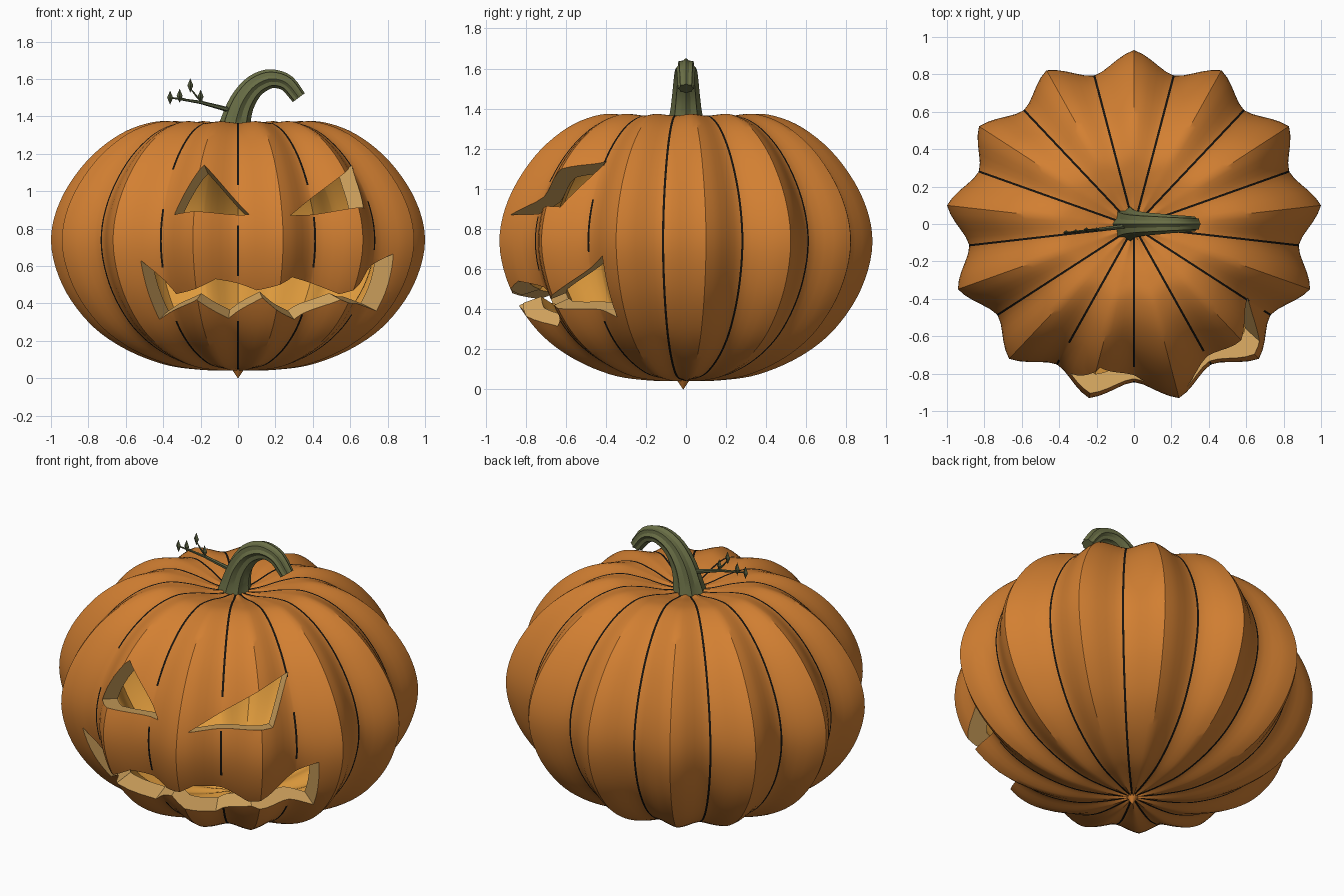
import bpy, bmesh, math
from mathutils import Vector
from mathutils.bvhtree import BVHTree

if "Cube" in bpy.data.objects:
    bpy.data.objects.remove(bpy.data.objects["Cube"])


def material(name, rgb):
    m = bpy.data.materials.new(name)
    m.use_nodes = True
    m.diffuse_color = (*rgb, 1)
    bsdf = next(n for n in m.node_tree.nodes if n.type == 'BSDF_PRINCIPLED')
    bsdf.inputs["Base Color"].default_value = (*rgb, 1)
    return m


SKIN = material("orange_skin", (0.65, 0.215, 0.032))
SEAM = material("black_seam", (0.008, 0.006, 0.004))
INSIDE = material("yellow_inside", (0.72, 0.32, 0.045))
FLESH = material("tan_flesh", (0.66, 0.38, 0.115))
STEM = material("stem_green", (0.14, 0.155, 0.06))
TWIG = material("twig_green", (0.085, 0.1, 0.045))


def make_object(name, bm, mats, angle=30):
    me = bpy.data.meshes.new(name)
    bm.to_mesh(me)
    bm.free()
    ob = bpy.data.objects.new(name, me)
    bpy.context.collection.objects.link(ob)
    for m in mats:
        me.materials.append(m)
    if angle:
        smooth(ob, angle)
    return ob


def smooth(ob, angle):
    bpy.ops.object.select_all(action='DESELECT')
    ob.select_set(True)
    bpy.context.view_layer.objects.active = ob
    bpy.ops.object.shade_smooth_by_angle(angle=math.radians(angle))


def spline(pts, steps):
    """Catmull-Rom interpolation through points of any dimension."""
    pts = [Vector(p) for p in pts]
    ext = [2 * pts[0] - pts[1]] + pts + [2 * pts[-1] - pts[-2]]
    out = []
    for a, b, c, d in zip(ext, ext[1:], ext[2:], ext[3:]):
        for i in range(steps):
            t = i / steps
            out.append(0.5 * (2 * b + (c - a) * t + (2 * a - 5 * b + 4 * c - d) * t * t
                              + (3 * b - a - 3 * c + d) * t ** 3))
    return out + [pts[-1]]


# Pumpkin body: ribbed shell with a narrow seam strip in every valley
LOBES, COLS = 13, 10
LOBE = math.tau / LOBES
CENTRE = Vector((0, -0.014, 0.72))
PROFILE = [(0, .04), (.2, .045), (.4, .075), (.62, .165), (.8, .3), (.94, .5), (1, .73),
           (.95, .95), (.81, 1.16), (.63, 1.305), (.45, 1.37), (.3, 1.365), (.15, 1.335), (0, 1.32)]
# Heights where the seams around the face are interrupted, per valley
GAPS = {12: [(.9, 1.1), (.31, .6)], 0: [(.83, 1.02), (.3, .53)],
        1: [(.88, 1.02), (.33, .57)], 2: [(.93, 1.13), (.33, .68)]}


def body_point(r, z, lobe, frac, scale):
    half = min(0.0065 / r, LOBE * 0.2)
    off = half + (LOBE - 2 * half) * frac
    ang = -math.pi / 2 + lobe * LOBE + off
    f = min(1, abs(off / LOBE - 0.5) * 2)
    ridge = 0.5 * (1 - f) ** 1.5 + 0.25 * (1 + math.cos(math.pi * f))
    rr = r * (0.882 + 0.118 * ridge)
    dz = (z - CENTRE.z) * (1 - 0.015 * (1 - ridge))
    return CENTRE + scale * Vector((1.007 * rr * math.cos(ang), 0.944 * rr * math.sin(ang), dz))


def add_shell(bm, scale, inner):
    rows = []
    curve = spline(PROFILE, 5)
    for r, z in curve[1:-1]:
        rows.append([bm.verts.new(body_point(r, z, k, j / COLS, scale))
                     for k in range(LOBES) for j in range(COLS + 1)])
    poles = [bm.verts.new((0, CENTRE.y, CENTRE.z + scale * (c[1] - CENTRE.z)))
             for c in (curve[0], curve[-1])]
    n = len(rows[0])
    for i in range(n):
        j = (i + 1) % n
        quads = [[a[i], a[j], b[j], b[i]] for a, b in zip(rows, rows[1:])]
        quads += [[poles[0], rows[0][j], rows[0][i]], [poles[1], rows[-1][i], rows[-1][j]]]
        for q in quads:
            face = bm.faces.new(q[::-1] if inner else q)
            if inner:
                face.material_index = 2
            elif i % (COLS + 1) == COLS:
                z = face.calc_center_median().z
                gaps = GAPS.get((i // (COLS + 1) + 1) % LOBES, [])
                face.material_index = 0 if any(lo < z < hi for lo, hi in gaps) else 1


bm = bmesh.new()
add_shell(bm, 1.0, False)
tree = BVHTree.FromBMesh(bm)
add_shell(bm, 0.885, True)
body_mats = [SKIN, SEAM, INSIDE, FLESH]
body = make_object("pumpkin_body", bm, body_mats, None)

# Carved face: outlines pushed through the wall towards the middle
OUTLINES = [
    [(-.34, .875), (.06, .875), (-.18, 1.14)],
    [(.28, .87), (.67, .91), (.61, 1.14)],
    [(-.52, .63), (-.33, .45), (-.12, .53), (.1, .47), (.29, .54), (.54, .45), (.83, .665),
     (.74, .36), (.55, .42), (.3, .315), (.13, .43), (-.05, .32), (-.22, .42), (-.42, .315)],
]
bm = bmesh.new()
for outline in OUTLINES:
    hits = [tree.ray_cast(Vector((x, -3, z)), Vector((0, 1, 0)))[0] for x, z in outline]
    near, far = [[bm.verts.new(CENTRE + k * (p - CENTRE)) for p in hits] for k in (1.35, 0.72)]
    bm.faces.new(near)
    bm.faces.new(far[::-1])
    for i in range(len(hits)):
        j = (i + 1) % len(hits)
        bm.faces.new([near[j], near[i], far[i], far[j]])
for f in bm.faces:
    f.material_index = 3
bmesh.ops.triangulate(bm, faces=[f for f in bm.faces if len(f.verts) > 4])
bmesh.ops.recalc_face_normals(bm, faces=bm.faces)
cutter = make_object("face_cutter", bm, body_mats, None)
cutter.hide_render = True
cut = body.modifiers.new("carve", 'BOOLEAN')
cut.operation, cut.solver, cut.object = 'DIFFERENCE', 'EXACT', cutter
bpy.context.view_layer.objects.active = body
bpy.ops.object.modifier_apply(modifier=cut.name)
bpy.data.objects.remove(cutter)
smooth(body, 32)


def sweep(bm, path, sides, groove=1.0):
    """Tapered tube along (x, y, z, radius) points, with optional grooves."""
    rings = []
    for i, p in enumerate(path):
        tangent = (path[min(i + 1, len(path) - 1)] - path[max(i - 1, 0)]).to_3d().normalized()
        side = Vector((0, 1, 0))
        up = side.cross(tangent).normalized()
        ring = []
        for s in range(sides):
            a = math.tau * s / sides
            r = p[3] * (groove if s % 2 else 1)
            ring.append(bm.verts.new(p.to_3d() + r * (math.cos(a) * up + math.sin(a) * side)))
        rings.append(ring)
    for a, b in zip(rings, rings[1:]):
        for s in range(sides):
            t = (s + 1) % sides
            bm.faces.new([a[s], a[t], b[t], b[s]])
    bm.faces.new(rings[0])
    bm.faces.new(rings[-1])
    bmesh.ops.recalc_face_normals(bm, faces=bm.faces)


# Curled, grooved stem
bm = bmesh.new()
sweep(bm, spline([(-.025, 0, 1.29, .1), (-.01, 0, 1.38, .08), (.02, 0, 1.47, .069),
                  (.075, 0, 1.55, .061), (.14, 0, 1.592, .055), (.2, 0, 1.6, .049),
                  (.265, 0, 1.575, .045), (.325, 0, 1.5, .04)], 3), 16, 0.82)
make_object("stem", bm, [STEM])

# Side twig with its short branches
bm = bmesh.new()
for path in ([(-.03, -.01, 1.43, .014), (-.2, -.03, 1.475, .009), (-.36, -.045, 1.5, .004)],
             [(-.18, -.03, 1.468, .006), (-.22, -.03, 1.505, .005), (-.255, -.03, 1.55, .003)],
             [(-.27, -.035, 1.487, .005), (-.31, -.04, 1.5, .003)]):
    sweep(bm, [Vector(p) for p in path], 6)
make_object("twig", bm, [TWIG])

# Small diamond leaf buds
for i, (x, y, z) in enumerate([(-.363, -.045, 1.5), (-.312, -.04, 1.51),
                               (-.255, -.03, 1.565), (-.2, -.03, 1.505)]):
    bm = bmesh.new()
    bmesh.ops.create_icosphere(bm, subdivisions=1, radius=1)
    bm.clear()
    ring = [bm.verts.new((x + .016 * math.cos(a), y + .012 * math.sin(a), z))
            for a in (k * math.pi / 2 for k in range(4))]
    for tip in (.038, -.038):
        v = bm.verts.new((x, y, z + tip))
        for k in range(4):
            bm.faces.new([ring[k], ring[(k + 1) % 4], v])
    bmesh.ops.recalc_face_normals(bm, faces=bm.faces)
    make_object("leaf_bud_%d" % (i + 1), bm, [TWIG], None)

# Pointed nub underneath
bm = bmesh.new()
bmesh.ops.create_cone(bm, cap_ends=True, segments=13, radius1=0.001, radius2=0.035, depth=0.05)
bmesh.ops.translate(bm, verts=bm.verts, vec=(0, CENTRE.y, 0.025))
make_object("bottom_nub", bm, [SKIN])
